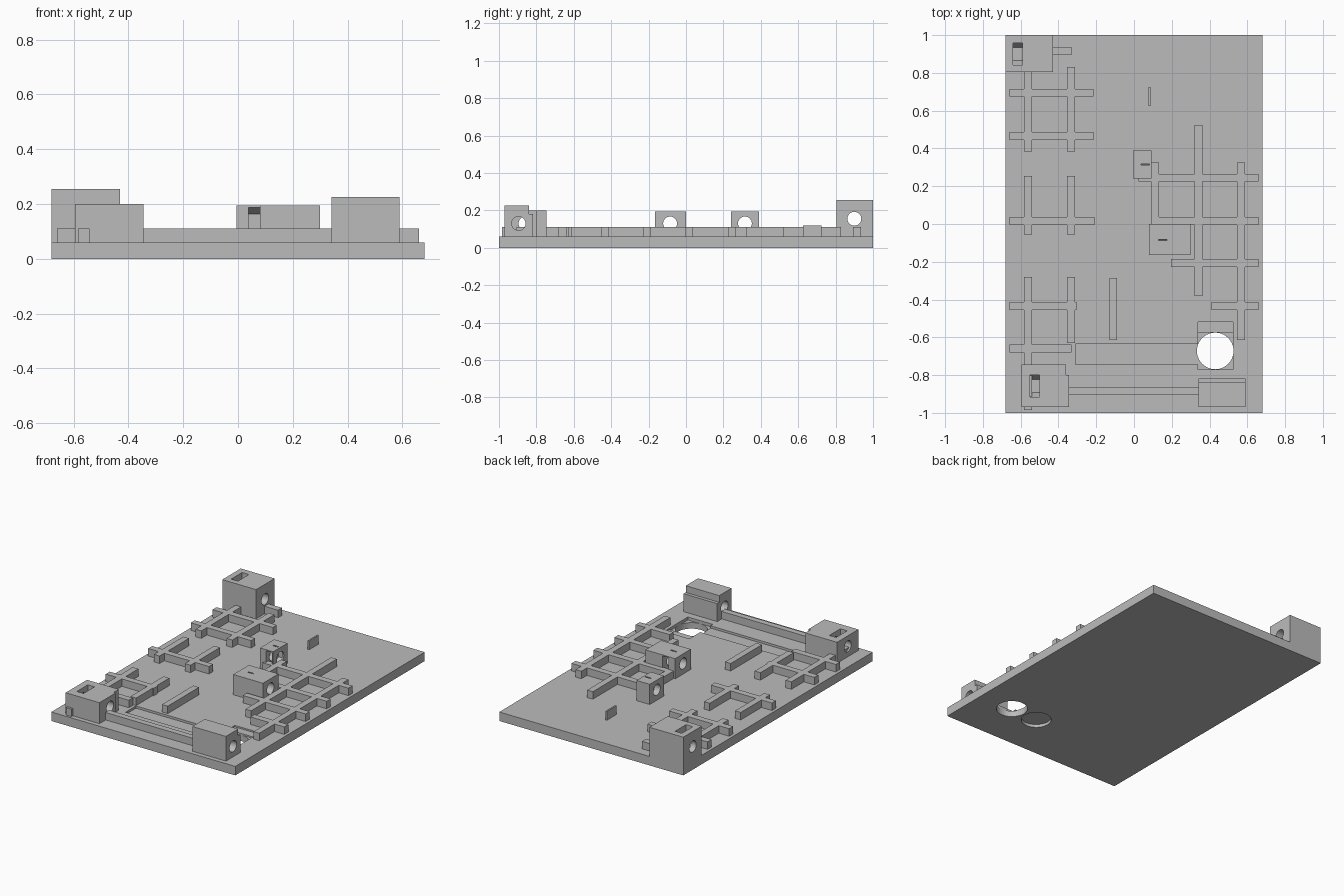
import bpy, bmesh, math
from mathutils import Matrix, Vector

cube = bpy.data.objects.get("Cube")
if cube:
    bpy.data.objects.remove(cube, do_unlink=True)

# One plain grey plastic
grey = bpy.data.materials.new("plain grey")
grey.use_nodes = True
GREY = (0.5, 0.5, 0.5, 1)
grey.diffuse_color = GREY
bsdf = grey.node_tree.nodes["Principled BSDF"]
bsdf.inputs["Base Color"].default_value = GREY
bsdf.inputs["Roughness"].default_value = 0.7

BASE = 0.06     # plate top
RIB = 0.11      # rib top


def finish(name, bm):
    mesh = bpy.data.meshes.new(name)
    bm.to_mesh(mesh)
    bm.free()
    mesh.materials.append(grey)
    obj = bpy.data.objects.new(name, mesh)
    bpy.context.collection.objects.link(obj)
    return obj


def add_box(bm, x0, x1, y0, y1, z0, z1):
    size = Matrix.Diagonal((x1 - x0, y1 - y0, z1 - z0, 1))
    mid = Matrix.Translation(((x0 + x1) / 2, (y0 + y1) / 2, (z0 + z1) / 2))
    bmesh.ops.create_cube(bm, size=1, matrix=mid @ size)


def box(name, *bounds):
    bm = bmesh.new()
    add_box(bm, *bounds)
    return finish(name, bm)


def cylinder(name, centre, radius, depth, axis="Z", sides=40, turn=0):
    bm = bmesh.new()
    rot = Matrix.Rotation(math.pi / 2, 4, "Y") if axis == "X" else Matrix()
    place = Matrix.Translation(Vector(centre)) @ rot @ Matrix.Rotation(turn, 4, "Z")
    bmesh.ops.create_cone(bm, cap_ends=True, segments=sides, radius1=radius,
                          radius2=radius, depth=depth, matrix=place)
    return finish(name, bm)


def cut(obj, cutter):
    cutter.hide_render = True
    cutter.hide_viewport = True
    cutter.display_type = "WIRE"
    mod = obj.modifiers.new("cut", "BOOLEAN")
    mod.operation = "DIFFERENCE"
    mod.solver = "EXACT"
    mod.object = cutter


def nut_trap(obj, x0, x1, y, z, opening):
    """Hexagonal nut pocket with a slot leading out in one direction."""
    half, out = 0.058, 0.3
    turn = 0 if opening == "up" else math.pi / 6
    cut(obj, cylinder("nut_cutter", ((x0 + x1) / 2, y, z), half / math.cos(math.pi / 6),
                      x1 - x0, "X", 6, turn))
    spans = {"up": (y - half, y + half, z, z + out),
             "front": (y - out, y, z - half, z + half),
             "back": (y, y + out, z - half, z + half)}
    cut(obj, box("slot_cutter", x0, x1, *spans[opening]))


# Base plate with round opening, shallow channel and underside pocket
plate = box("base_plate", -0.68, 0.68, -1, 1, 0, BASE)
cut(plate, cylinder("opening_cutter", (0.43, -0.672, 0.03), 0.097, 0.3))
cut(plate, box("channel_cutter", -0.31, 0.36, -0.745, -0.635, 0.045, 0.2))
cut(plate, box("seat_cutter", 0.34, 0.525, -0.77, -0.575, 0.04, 0.2))
cut(plate, box("ledge_cutter", 0.34, 0.525, -0.60, -0.52, 0.05, 0.2))
cut(plate, cylinder("pocket_cutter", (0.225, -0.68, 0), 0.093, 0.04))


def rib_grid(name, columns, rows):
    """Columns are (x, y0, y1) and rows are (y, x0, x1), by centre line."""
    bm = bmesh.new()
    h = 0.021
    for x, y0, y1 in columns:
        add_box(bm, x - h, x + h, y0, y1, BASE - 0.005, RIB)
    for y, x0, x1 in rows:
        add_box(bm, x0, x1, y - h, y + h, BASE - 0.005, RIB)
    return finish(name, bm)


# Locating ribs
LEFT, RIGHT = -0.562, -0.333
rib_grid("back_ribs", [(LEFT, 0.385, 0.83), (RIGHT, 0.385, 0.83)],
         [(0.695, -0.66, -0.215), (0.465, -0.66, -0.215), (0.915, -0.45, -0.33)])
rib_grid("middle_ribs", [(LEFT, -0.055, 0.255), (RIGHT, -0.055, 0.255)],
         [(0.015, -0.66, -0.21)])
rib_grid("front_ribs", [(LEFT, -0.985, -0.28), (RIGHT, -0.63, -0.28)],
         [(-0.433, -0.66, -0.305), (-0.66, -0.66, -0.33)])
rib_grid("side_ribs",
         [(0.112, 0, 0.325), (0.342, -0.38, 0.525), (0.567, -0.615, 0.325)],
         [(0.245, 0.025, 0.66), (0.015, 0.11, 0.66),
          (-0.207, 0.195, 0.66), (-0.433, 0.41, 0.66)])
rib_grid("single_rib", [(-0.11, -0.615, -0.285)], [])
box("small_tab", 0.078, 0.088, 0.625, 0.725, BASE - 0.005, 0.12)
box("front_rail", -0.35, 0.345, -0.905, -0.865, BASE - 0.005, RIB)

# Bored mounting blocks: name, bounds, top, bore centre, nut slot
blocks = [
    ("back_post", (-0.68, -0.43, 0.805, 1), 0.255, (0.90, 0.155), (-0.64, -0.59, "up")),
    ("front_left_post", (-0.595, -0.345, -0.97, -0.745), 0.2, (-0.858, 0.13),
     (-0.55, -0.50, "up")),
    ("middle_post", (-0.005, 0.092, 0.24, 0.39), 0.195, (0.315, 0.13),
     (0.038, 0.082, "front")),
    ("middle_block", (0.08, 0.30, -0.165, 0), 0.195, (-0.085, 0.13),
     (0.13, 0.175, "back")),
    ("front_right_post", (0.342, 0.59, -0.97, -0.84), 0.225, (-0.895, 0.13), None),
]
for name, bounds, top, (by, bz), trap in blocks:
    block = box(name, *bounds, BASE - 0.005, top)
    mid = (bounds[0] + bounds[1]) / 2
    cut(block, cylinder(name + "_bore", (mid, by, bz), 0.037, 0.5, "X"))
    if trap:
        nut_trap(block, trap[0], trap[1], by, bz, trap[2])
    if name == "front_left_post":
        cut(block, box("corner_cutter", -0.36, -0.3, -0.80, -0.7, 0, 0.3))

# Lower step behind the front right post
box("post_step", 0.342, 0.59, -0.845, -0.818, BASE - 0.005, 0.18)
